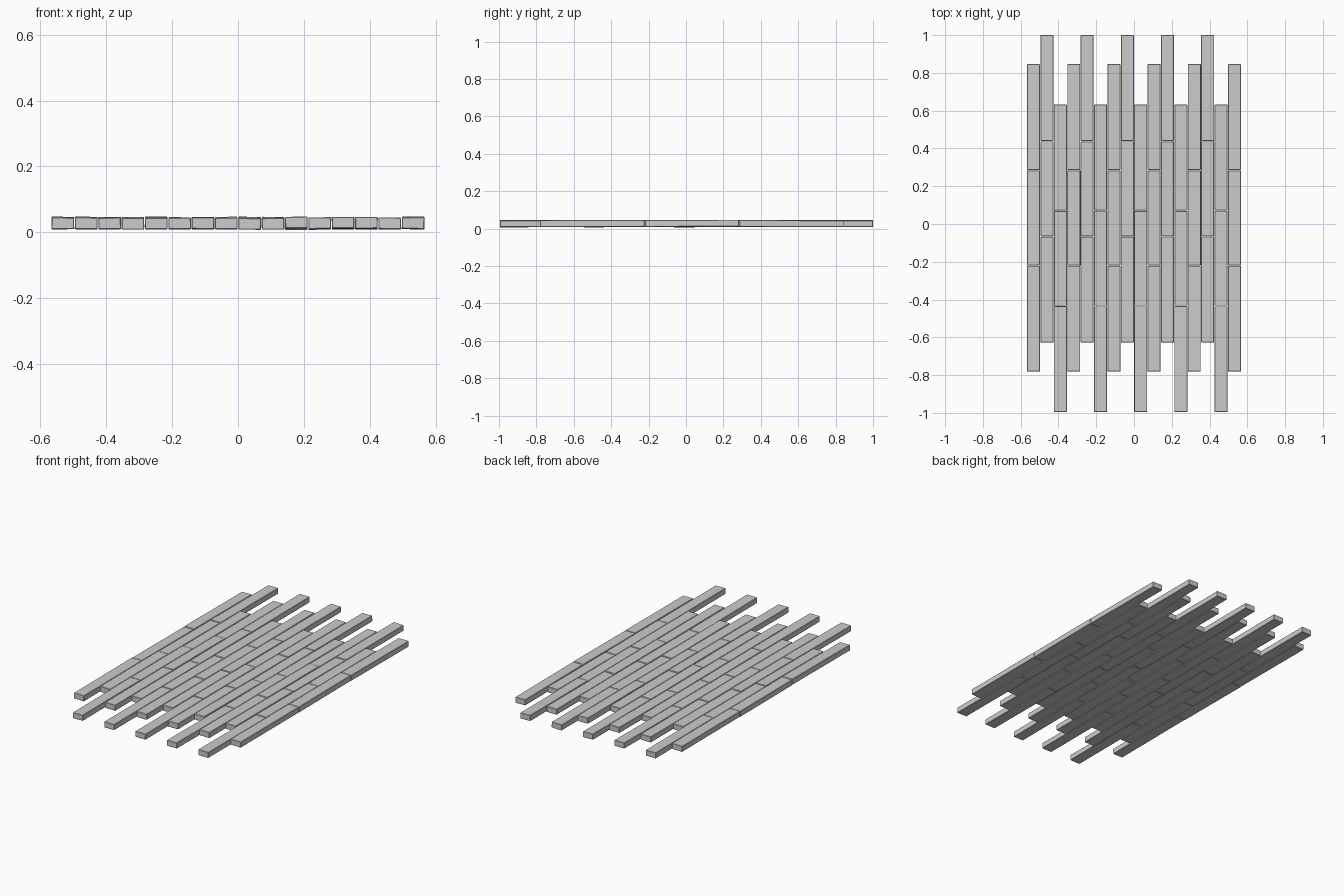
import bpy, bmesh, random
from mathutils import Matrix, Euler, Vector
from math import radians

if "Cube" in bpy.data.objects:
    bpy.data.objects.remove(bpy.data.objects["Cube"])

random.seed(4)
COLS, PITCH, WIDTH, HEIGHT, MID_Z = 16, 0.0709, 0.0685, 0.035, 0.0275
GAP = 0.003
TOPS = [0.846, 1.0, 0.632]          # staggered row ends, repeating every three rows
LENGTHS = [0.561, 0.505, 0.561]     # three planks per row


def plank(name, x, y0, y1):
    bm = bmesh.new()
    bmesh.ops.create_cube(bm, size=1)
    bmesh.ops.scale(bm, vec=(WIDTH, y1 - y0, HEIGHT), verts=bm.verts)
    # narrow worn edges
    bmesh.ops.bevel(bm, geom=bm.edges[:], offset=0.002, segments=1, affect='EDGES')
    # slight unevenness of hand-laid boards
    tilt = Euler((radians(random.uniform(-0.3, 0.3)),
                  radians(random.uniform(-1.2, 1.2)), 0))
    pos = Vector((x, (y0 + y1) / 2, MID_Z + random.uniform(-0.0015, 0.0015)))
    bm.transform(Matrix.Translation(pos) @ tilt.to_matrix().to_4x4())
    mesh = bpy.data.meshes.new(name)
    bm.to_mesh(mesh)
    bm.free()
    bpy.context.collection.objects.link(bpy.data.objects.new(name, mesh))


# rows of planks
for c in range(COLS):
    x = (c - (COLS - 1) / 2) * PITCH
    top = TOPS[c % 3]
    for i, length in enumerate(LENGTHS):
        upper = top - (GAP / 2 if i > 0 else 0)
        lower = top - length + (GAP / 2 if i < 2 else 0)
        plank(f"floor_plank_{c}_{i}", x, lower, upper)
        top -= length
